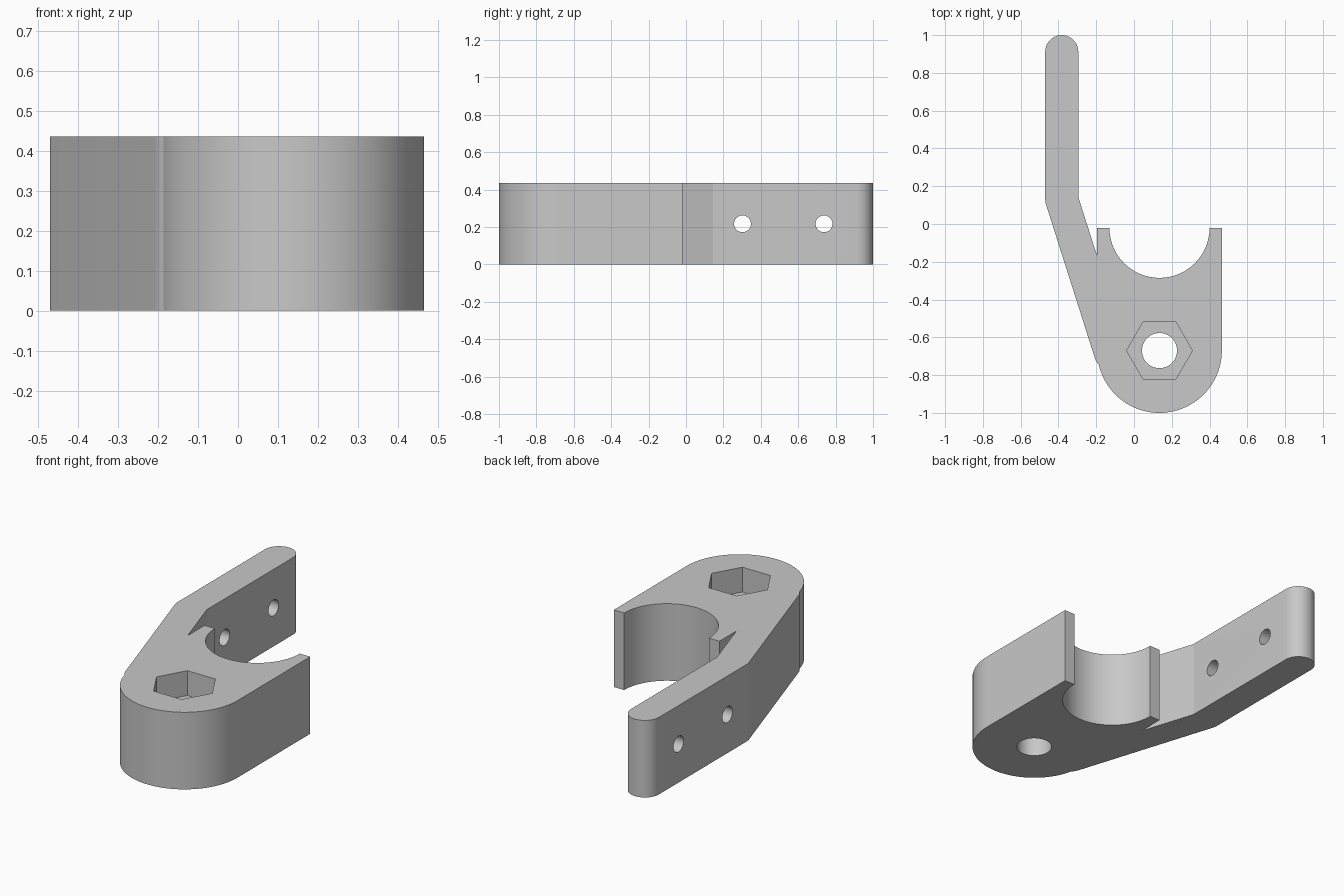
import bpy, bmesh
from math import sin, cos, radians, pi
from mathutils import Matrix

cube = bpy.data.objects.get("Cube")
if cube:
    bpy.data.objects.remove(cube)

H = 0.435            # thickness of the whole part
R = 0.33             # rounded nose radius
HOOK = 0.265         # half-round saddle radius
ARM = 0.0875         # half width of the arm
CX, NOSE_Y, RIM_Y = 0.135, -0.67, -0.02
ARM_X = -0.3825

grey = bpy.data.materials.new("light_grey")
grey.use_nodes = True
grey.diffuse_color = (0.58, 0.58, 0.58, 1)
grey.node_tree.nodes["Principled BSDF"].inputs["Base Color"].default_value = grey.diffuse_color


def arc(x, y, r, start, end, n):
    angles = [radians(start + (end - start) * i / n) for i in range(n + 1)]
    return [(x + r * cos(a), y + r * sin(a)) for a in angles]


def finish(bm, name):
    bmesh.ops.recalc_face_normals(bm, faces=bm.faces)
    mesh = bpy.data.meshes.new(name)
    bm.to_mesh(mesh)
    bm.free()
    mesh.materials.append(grey)
    ob = bpy.data.objects.new(name, mesh)
    bpy.context.collection.objects.link(ob)
    return ob


def cylinder(name, r, depth, sides, matrix):
    bm = bmesh.new()
    bmesh.ops.create_cone(bm, cap_ends=True, segments=sides, radius1=r, radius2=r,
                          depth=depth, matrix=matrix)
    return finish(bm, name)


# Outline: nose, half-round saddle, notch, bent arm with rounded tip
outline = arc(CX, NOSE_Y, R, 193.05, 360, 48)
outline += arc(CX, RIM_Y, R, 0, 0, 1)[:1]
outline += arc(CX, RIM_Y, HOOK, 0, -180, 56)
outline += [(CX - R, RIM_Y), (CX - R, -0.17), (ARM_X + ARM, 0.1435)]
outline += arc(ARM_X, 1 - ARM, ARM, 0, 180, 32)
outline += arc(ARM_X, 0.13, ARM, 180, 197.67, 4)
outline += arc(-0.124, -0.683, ARM, 197.67, 224.5, 6)[:-1]

bm = bmesh.new()
base = bm.faces.new([bm.verts.new((x, y, 0)) for x, y in outline])
top = bmesh.ops.extrude_face_region(bm, geom=[base])["geom"]
bmesh.ops.translate(bm, vec=(0, 0, H),
                    verts=[v for v in top if isinstance(v, bmesh.types.BMVert)])
bracket = finish(bm, "hook_bracket")

# Cutters: nut pocket, bolt hole and two screw holes across the arm
pocket = 0.14
hex_turn = Matrix.Rotation(pi / 2, 4, 'Z')
cutters = [
    cylinder("nut_pocket_cutter", 0.174, 2 * pocket, 6,
             Matrix.Translation((CX, NOSE_Y, H)) @ hex_turn),
    cylinder("bolt_hole_cutter", 0.093, 2, 48, Matrix.Translation((CX, NOSE_Y, H / 2))),
]
for y in (0.302, 0.738):
    cutters.append(cylinder("screw_hole_cutter", 0.045, 0.5, 32,
                            Matrix.Translation((ARM_X, y, H / 2))
                            @ Matrix.Rotation(pi / 2, 4, 'Y')))

# Cut the holes, then discard the cutters
bpy.ops.object.select_all(action='DESELECT')
bpy.context.view_layer.objects.active = bracket
bracket.select_set(True)
for cutter in cutters:
    cutter.hide_render = True
    mod = bracket.modifiers.new("cut", 'BOOLEAN')
    mod.operation, mod.solver, mod.object = 'DIFFERENCE', 'EXACT', cutter
    bpy.ops.object.modifier_apply(modifier=mod.name)
    bpy.data.objects.remove(cutter)

bpy.ops.object.shade_smooth_by_angle(angle=radians(15))
